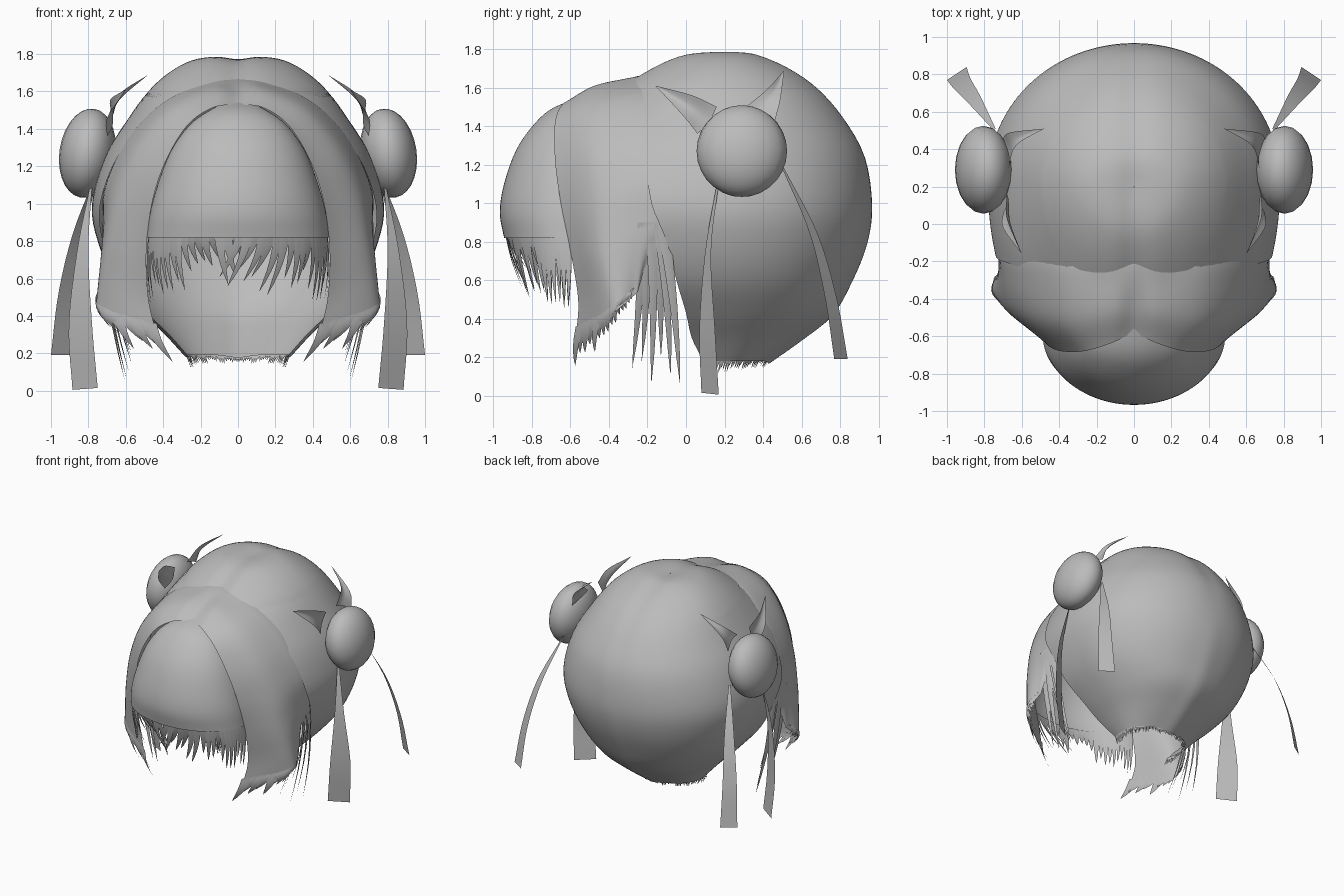
import bpy, bmesh, math, random
from mathutils import Vector, Matrix

random.seed(4)
if "Cube" in bpy.data.objects:
    bpy.data.objects.remove(bpy.data.objects["Cube"])

GREY = (0.5, 0.5, 0.5, 1)
hair_mat = bpy.data.materials.new("plain_grey")
hair_mat.use_nodes = True
hair_mat.diffuse_color = GREY
hair_mat.node_tree.nodes["Principled BSDF"].inputs["Base Color"].default_value = GREY


def spline(points, t):
    """Smooth curve through points of any dimension, t from 0 to 1."""
    points = [Vector(p) for p in points]
    last = len(points) - 1
    i = min(int(t * last), last - 1)
    f = t * last - i
    b, c = points[i], points[i + 1]
    a = points[i - 1] if i > 0 else b * 2 - c
    d = points[i + 2] if i + 2 <= last else c * 2 - b
    return (b * 2 + (c - a) * f + (a * 2 - b * 5 + c * 4 - d) * f ** 2
            + (b * 3 - a - c * 3 + d) * f ** 3) / 2


def steps(count):
    return [i / count for i in range(count + 1)]


def patch(curves, along, across):
    """Grid of points lofted smoothly through a few curves."""
    lines = [[spline(c, t) for t in steps(along)] for c in curves]
    return [[spline(column, t) for t in steps(across)] for column in zip(*lines)]


def shell(rows, centre, rings, segments):
    """Half shell; each row is height, half width, back y, front y, y of cut."""
    grid = []
    for t in steps(rings):
        z, wide, back, front, cut = spline(rows, t)
        end = math.acos(max(-1, min(1, (cut - centre) / (centre - front))))
        line = []
        for s in steps(segments):
            a = end * s
            reach = back - centre if math.cos(a) > 0 else centre - front
            # Slightly squared at the back, with a shallow parting in the middle
            fuller = 1 + .035 * max(0, math.cos(a)) * math.sin(a) ** 2
            x = wide * math.sin(a) * fuller
            y = centre + reach * math.cos(a) * fuller
            dip = math.exp(-(x / .08) ** 2) * (.015 + .03 * max(0, centre - y))
            line.append(Vector((x, y, z - dip)))
        grid.append(line)
    return grid


def blade(root, tip, side, bend):
    """Tapering, bent strand of hair."""
    root, tip, side, bend = map(Vector, (root, tip, side, bend))
    grid = []
    for t in steps(6):
        middle = root.lerp(tip, t) + bend * math.sin(math.pi * t)
        half = side * (1 - t) ** 0.7
        grid.append([middle - half, middle + bend * 0.2 * (1 - t), middle + half])
    return grid


def finish(name, bm, mirror):
    bmesh.ops.remove_doubles(bm, verts=bm.verts, dist=0.0005)
    bmesh.ops.recalc_face_normals(bm, faces=bm.faces)
    mesh = bpy.data.meshes.new(name)
    bm.to_mesh(mesh)
    bm.free()
    mesh.materials.append(hair_mat)
    obj = bpy.data.objects.new(name, mesh)
    bpy.context.collection.objects.link(obj)
    if mirror:
        obj.modifiers.new("Mirror", 'MIRROR').merge_threshold = 0.002
    bpy.ops.object.select_all(action='DESELECT')
    obj.select_set(True)
    bpy.context.view_layer.objects.active = obj
    bpy.ops.object.shade_smooth_by_angle(angle=math.radians(50))


def build(name, grids, mirror=True):
    bm = bmesh.new()
    for grid in grids:
        verts = [[bm.verts.new(p) for p in line] for line in grid]
        for r, s in zip(verts, verts[1:]):
            for i in range(len(r) - 1):
                bm.faces.new((r[i], r[i + 1], s[i + 1], s[i]))
    finish(name, bm, mirror)


# Rounded back hair, open at the face and the neck
back_rows = [
    (1.785, .002, .202, .198, .198), (1.787, .12, .32, .06, .06),
    (1.765, .25, .41, -.06, -.06), (1.7, .37, .55, -.2, -.2),
    (1.6, .48, .69, -.36, -.36), (1.45, .59, .82, -.58, -.3),
    (1.25, .71, .93, -.8, -.22), (1, .78, .967, -.95, -.18),
    (.8, .75, .94, -.9, -.1), (.6, .66, .86, -.8, -.05),
    (.43, .52, .76, -.5, 0), (.3, .39, .6, -.3, .03), (.18, .28, .43, -.1, .09)]
back_grid = shell(back_rows, .2, 48, 44)
build("back_hair", [back_grid])

# Short ragged strands round the neck, longer towards the face
neck = []
for p, q in zip(back_grid[-1], back_grid[-1][1:]):
    root = (p + q) / 2 + Vector((0, 0, .015))
    fall = random.uniform(.02, .05) + .12 * (.43 - root.y)
    neck.append(blade(root, root - Vector((root.x * .1, .02, fall)),
                      (q - p) * .6, (0, 0, 0)))
build("neck_fringe", neck)

# Arched middle hair that frames the face
arch = [
    [(0, -.1, 1.67), (.15, -.11, 1.67), (.4, -.12, 1.54), (.58, -.1, 1.36),
     (.71, -.08, 1.1), (.72, -.1, .9), (.7, -.2, .7), (.72, -.25, .54)],
    [(0, -.25, 1.66), (.15, -.29, 1.64), (.38, -.28, 1.55), (.57, -.26, 1.36),
     (.69, -.24, 1.12), (.72, -.23, .9), (.725, -.25, .7), (.73, -.27, .52)],
    [(0, -.45, 1.595), (.14, -.48, 1.605), (.36, -.51, 1.5), (.53, -.5, 1.3),
     (.64, -.47, 1.05), (.69, -.45, .8), (.72, -.42, .6), (.74, -.39, .42)],
    [(0, -.58, 1.53), (.13, -.64, 1.515), (.27, -.68, 1.42), (.39, -.68, 1.22),
     (.46, -.65, 1), (.49, -.6, .75), (.48, -.56, .5), (.44, -.57, .32)]]
arch_grid = patch(arch, 40, 24)
build("middle_hair", [arch_grid])

# Pointed strands along the lower edge of the middle hair
hem, edge = [], arch_grid[-1]
for i in range(9, len(edge) - 1):
    k = (i - 9) / (len(edge) - 10)
    root = edge[i] + Vector((0, 0, .04))
    fall = .05 + .22 * k * random.uniform(.5, 1)
    tip = root + Vector((-.14 * k, -.03 * k, -fall))
    hem.append(blade(root, tip, (edge[i + 1] - edge[i - 1]) * .55, (.015, -.01, 0)))
build("middle_hair_tips", hem)

# Long loose strands beside the ears
locks = []
for i, low in enumerate((.14, .18, .06, .2, .1, .05)):
    k = i / 5
    tip = (.55 + .06 * random.random(), -.28 + .25 * k, low)
    locks.append(blade((.715, -.22 + .1 * k, .9), tip, (-.01, .032, 0), (.03, .01, 0)))
build("side_locks", locks)

# Domed fringe over the forehead
fringe_rows = [
    (1.55, .05, -.5, -.53, 0), (1.5, .15, -.57, -.68, 0),
    (1.42, .26, -.6, -.78, 0), (1.28, .36, -.6, -.88, 0),
    (1.1, .43, -.6, -.945, 0), (.95, .47, -.6, -.967, 0), (.82, .487, -.6, -.945, 0)]
dome = []
for t in steps(24):
    z, wide, side, front, _ = spline(fringe_rows, t)
    dome.append([Vector((wide * math.sin(a), side + (front - side) * math.cos(a), z))
                 for a in (s * math.pi / 2 for s in steps(24))])
build("fringe", [dome])

# Uneven strands hanging from the fringe
strands = []
COUNT = 36
for i in range(COUNT):
    a = math.pi * ((i + .5) / COUNT - .5)
    out = Vector((math.sin(a), -math.cos(a), 0))
    root = Vector((.474 * out.x, -.6 + .342 * out.y, .86))
    swept = 0 < out.x < .55
    tip_z = .63 - .13 * abs(out.x) ** 3 + random.uniform(-.06, .08) - .07 * swept
    sway = -.12 if swept else -.05 * math.copysign(1, out.x)
    tip = Vector((root.x + sway * math.cos(a), root.y + .09 * math.cos(a), tip_z))
    across = Vector((.482 * math.cos(a), .35 * math.sin(a), 0)) * .065
    strands.append(blade(root, tip, across, out * .014 - across * sway * 4))
build("fringe_strands", strands, mirror=False)

# Hair buns
bm = bmesh.new()
place = (Matrix.Translation((.805, .29, 1.27)) @ Matrix.Rotation(-.15, 4, 'Y')
         @ Matrix.Diagonal((.15, .235, .24, 1)))
bmesh.ops.create_uvsphere(bm, u_segments=20, v_segments=14, radius=1, matrix=place)
finish("hair_buns", bm, True)

# Pointed bow loops above the buns
front_loop = [
    [(.7, .06, 1.36), (.7, -.02, 1.46), (.6, -.16, 1.61)],
    [(.67, .12, 1.42), (.66, 0, 1.51), (.6, -.16, 1.61)],
    [(.68, .16, 1.5), (.68, .03, 1.56), (.6, -.16, 1.61)]]
back_loop = [
    [(.67, .3, 1.49), (.63, .42, 1.59), (.48, .51, 1.69)],
    [(.67, .37, 1.47), (.63, .45, 1.56), (.48, .51, 1.69)],
    [(.7, .46, 1.42), (.66, .49, 1.54), (.48, .51, 1.69)]]
build("bow_loops", [patch(front_loop, 10, 6), patch(back_loop, 10, 6)])

# Ribbon tails hanging below the buns
front_tail = [
    [(.78, .16, 1.1), (.8, .1, .75), (.78, .07, .35), (.75, .08, .015)],
    [(.79, .17, 1.1), (.86, .13, .75), (.905, .15, .35), (.885, .17, .005)]]
back_tail = [
    [(.75, .5, 1.18), (.88, .64, .85), (.96, .72, .52), (1, .77, .19)],
    [(.74, .51, 1.18), (.82, .68, .85), (.875, .78, .52), (.895, .84, .19)]]
build("ribbon_tails", [patch(front_tail, 14, 2), patch(back_tail, 14, 2)])
